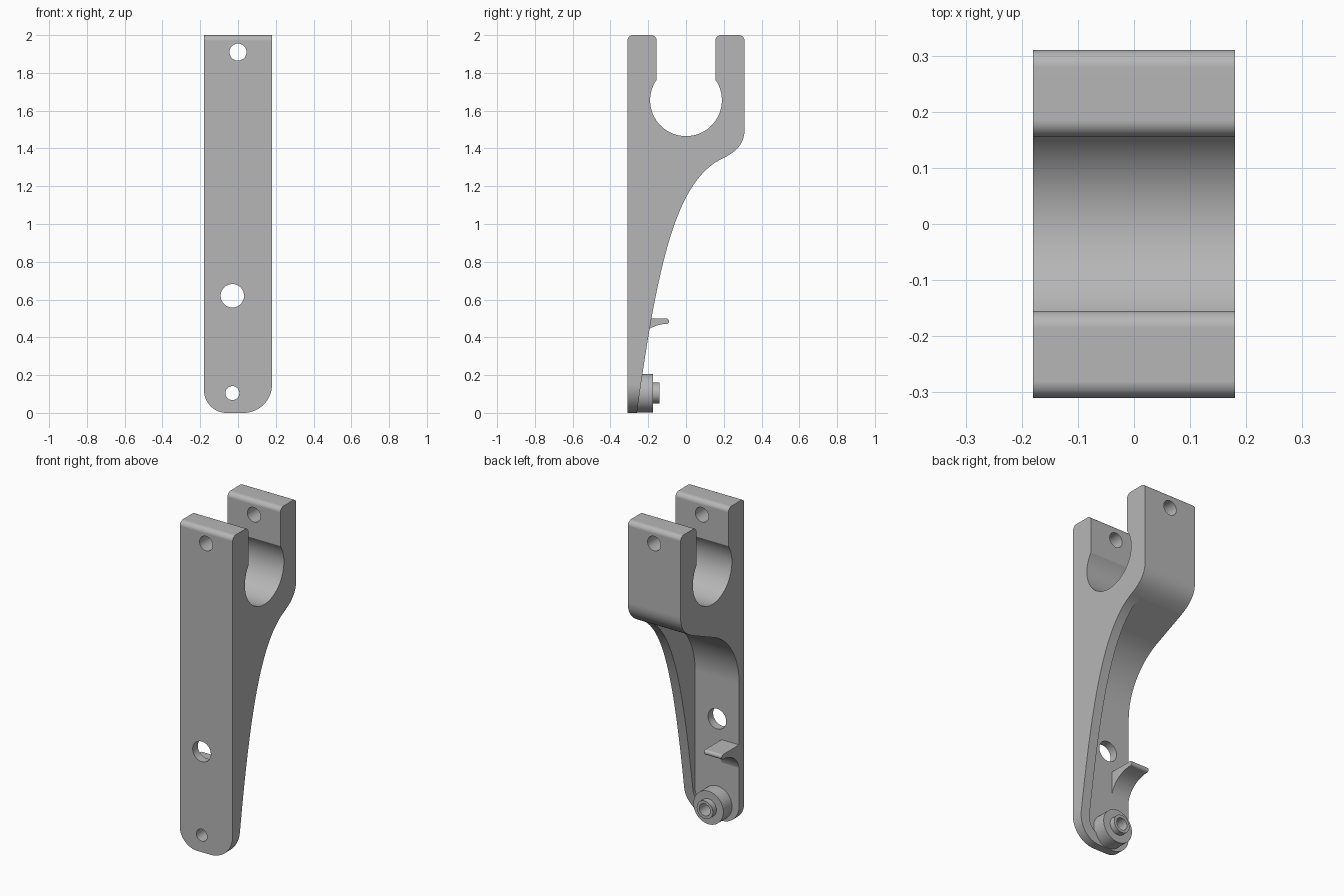
import bpy, bmesh, math
from mathutils import Vector

if "Cube" in bpy.data.objects:
    bpy.data.objects.remove(bpy.data.objects["Cube"], do_unlink=True)

grey = bpy.data.materials.new("plain_grey")
grey.use_nodes = True
grey.diffuse_color = (0.47, 0.47, 0.47, 1)
grey.node_tree.nodes["Principled BSDF"].inputs["Base Color"].default_value = (0.47, 0.47, 0.47, 1)


def arc(cx, cy, r, a0, a1, n=8):
    angles = [math.radians(a0 + (a1 - a0) * i / n) for i in range(n + 1)]
    return [(cx + r * math.cos(a), cy + r * math.sin(a)) for a in angles]


def circle(cx, cy, r, n=48):
    return arc(cx, cy, r, 0, 360, n)[:-1]


def bezier(*pts, n=16):
    a, b, c, d = map(Vector, pts)
    out = []
    for i in range(n + 1):
        t = i / n
        s = 1 - t
        out.append(tuple(a * s**3 + b * 3 * s * s * t + c * 3 * s * t * t + d * t**3))
    return out


def prism(name, pts, axis, lo, hi):
    """Extrude a closed outline along X (outline in y,z) or Y (outline in x,z)."""
    place = (lambda u, v, w: (w, u, v)) if axis == "X" else (lambda u, v, w: (u, w, v))
    bm = bmesh.new()
    rings = [[bm.verts.new(place(u, v, w)) for u, v in pts] for w in (lo, hi)]
    for ring in rings:
        bm.faces.new(ring)
    for i in range(len(pts)):
        j = (i + 1) % len(pts)
        bm.faces.new((rings[0][i], rings[0][j], rings[1][j], rings[1][i]))
    bmesh.ops.recalc_face_normals(bm, faces=bm.faces)
    mesh = bpy.data.meshes.new(name)
    bm.to_mesh(mesh)
    bm.free()
    mesh.materials.append(grey)
    obj = bpy.data.objects.new(name, mesh)
    bpy.context.collection.objects.link(obj)
    return obj


def select(obj):
    bpy.ops.object.select_all(action="DESELECT")
    obj.select_set(True)
    bpy.context.view_layer.objects.active = obj


def combine(obj, other, operation):
    select(obj)
    mod = obj.modifiers.new("combine", "BOOLEAN")
    mod.operation = operation
    mod.solver = "EXACT"
    mod.object = other
    bpy.ops.object.modifier_apply(modifier=mod.name)
    bpy.data.objects.remove(other, do_unlink=True)


def drill(obj, x, z, r):
    combine(obj, prism("drill", circle(x, z, r), "Y", -0.5, 0.5), "DIFFERENCE")


def finish(obj):
    select(obj)
    bpy.ops.object.shade_smooth_by_angle(angle=math.radians(30))
    mod = obj.modifiers.new("normals", "WEIGHTED_NORMAL")
    mod.keep_sharp = True


HALF = 0.18      # half of the width
WEB = -0.26      # back surface of the thin web
RIB = 0.12       # inner side of the rib
AXIS_X = -0.03   # centre line of the web

# Side profile: forked clamp on top, sweeping down to a thin foot
lip = math.degrees(math.acos(0.155 / 0.19))
profile = [(-0.31, 0)]
profile += arc(-0.28, 1.97, 0.03, 180, 90) + arc(-0.185, 1.97, 0.03, 90, 0)
profile += arc(0, 1.655, 0.19, 180 - lip, 360 + lip, 48)
profile += arc(0.185, 1.97, 0.03, 180, 90) + arc(0.28, 1.97, 0.03, 90, 0)
profile += bezier((0.31, 1.5), (0.31, 1.42), (0.26, 1.38), (0.2, 1.35), n=12)
profile += bezier((0.2, 1.35), (-0.05, 1.24), (-0.15, 0.8), (WEB, 0), n=32)[1:]
body = prism("bracket_body", profile, "X", -HALF, HALF)

# Pocket behind the web, leaving a rib on the left side only
hollow = [(WEB, -0.1)] + arc(0.15, 0.88, 0.41, 180, 112, 20)
hollow += [(0.19, 1.345), (0.25, 1.3), (0.25, -0.1)]
pocket = prism("pocket", hollow, "X", -0.3, RIB)
edge = [(-0.4, 1.6), (RIB, 1.6)] + arc(0.03, 0.15, 0.09, 0, -90, 12)
edge += [(0.03, -0.2), (-0.4, -0.2)]
edge = [(x + 0.0005 if x == RIB else x, z) for x, z in edge]
combine(pocket, prism("pocket_edge", edge, "Y", -0.6, 0.6), "INTERSECT")
combine(body, pocket, "DIFFERENCE")

# Rounded foot corners
foot = [(-0.4, 2.2), (-0.4, 0.12)] + arc(-0.06, 0.12, 0.12, 180, 270, 16)
foot += arc(0.03, 0.15, 0.15, 270, 360, 16) + [(0.4, 0.15), (0.4, 2.2)]
combine(body, prism("foot_outline", foot, "Y", -0.6, 0.6), "INTERSECT")

# Screw hole through both prongs, web hole and pivot hole
for x, z, r in ((0, 1.91, 0.045), (AXIS_X, 0.62, 0.062), (AXIS_X, 0.105, 0.037)):
    drill(body, x, z, r)
finish(body)

# Stepped pivot boss
for name, r, y0, y1 in (("pivot_boss", 0.102, -0.265, -0.175), ("pivot_tip", 0.055, -0.18, -0.14)):
    boss = prism(name, circle(AXIS_X, 0.105, r), "Y", y0, y1)
    drill(boss, AXIS_X, 0.105, 0.037)
    finish(boss)

# Small hook with a curved underside
hook = [(-0.262, 0.5)] + arc(-0.105, 0.485, 0.015, 90, -90, 10)
hook += bezier((-0.12, 0.47), (-0.19, 0.46), (-0.25, 0.42), (-0.262, 0.35))
finish(prism("spring_hook", hook, "X", -HALF, -0.06))
